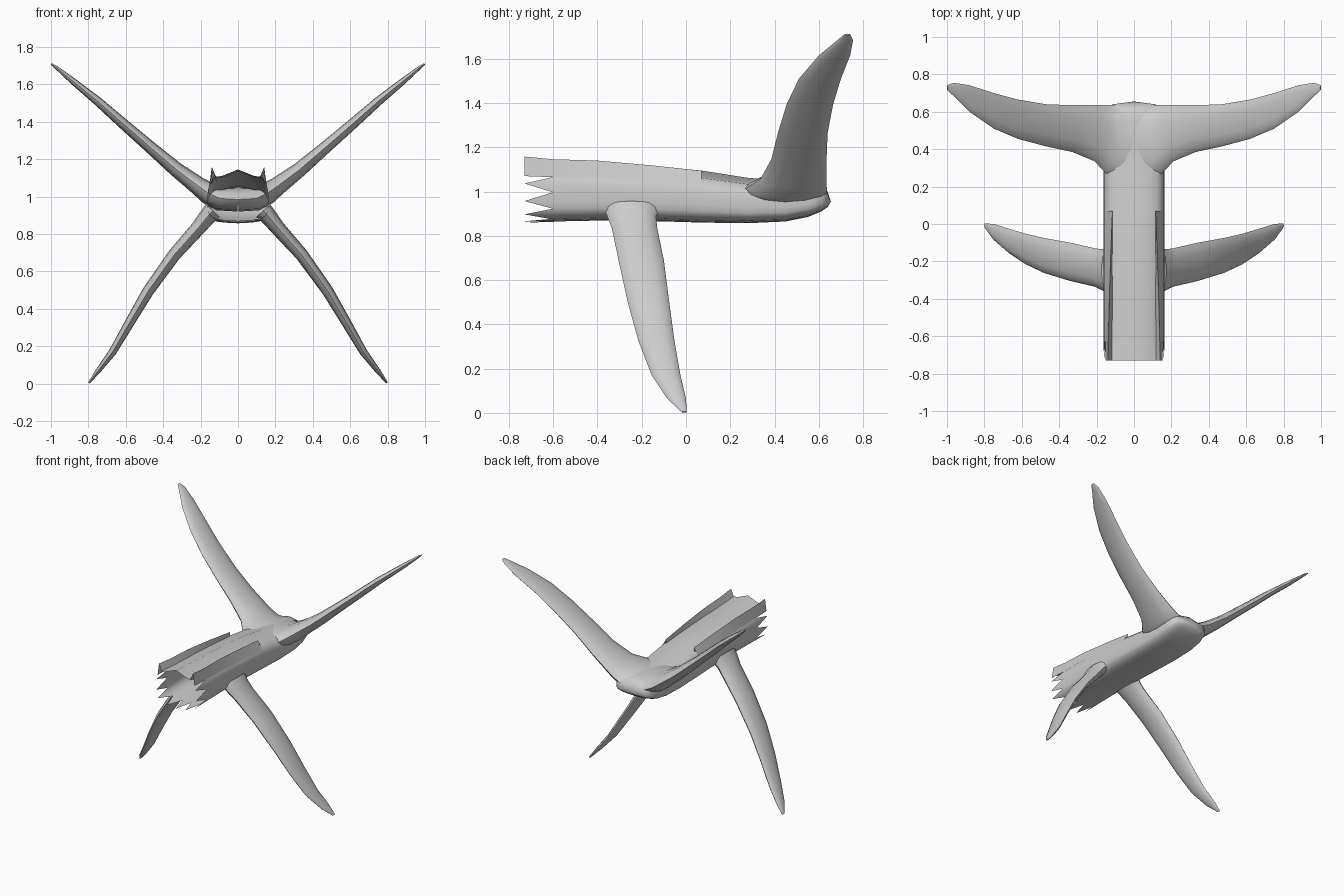
import bpy, math
from mathutils import Vector

if "Cube" in bpy.data.objects:
    bpy.data.objects.remove(bpy.data.objects["Cube"])

grey = bpy.data.materials.new("plain grey")
grey.diffuse_color = (0.6, 0.6, 0.6, 1)
grey.use_nodes = True
grey.node_tree.nodes["Principled BSDF"].inputs["Base Color"].default_value = grey.diffuse_color


def make(name, verts, faces, angle=50):
    me = bpy.data.meshes.new(name)
    me.from_pydata(verts, [], faces)
    me.materials.append(grey)
    ob = bpy.data.objects.new(name, me)
    bpy.context.collection.objects.link(ob)
    bpy.ops.object.select_all(action='DESELECT')
    ob.select_set(True)
    bpy.context.view_layer.objects.active = ob
    bpy.ops.object.mode_set(mode='EDIT')
    bpy.ops.mesh.select_all(action='SELECT')
    bpy.ops.mesh.normals_make_consistent(inside=False)
    bpy.ops.object.mode_set(mode='OBJECT')
    bpy.ops.object.shade_smooth_by_angle(angle=math.radians(angle))
    return ob


def bridge(rings, n):
    return [(r * n + i, r * n + (i + 1) % n, (r + 1) * n + (i + 1) % n, (r + 1) * n + i)
            for r in range(rings - 1) for i in range(n)]


# Body: hollow tube, open and torn into teeth at the front, closed at the rear
half = [(0, 1.0), (0.085, 0.88), (0.125, 0.86), (0.152, 0.72), (0.16, 0.62), (0.163, 0.48),
        (0.163, 0.34), (0.16, 0.22), (0.15, 0.13), (0.115, 0.05), (0.075, 0.02), (0.035, 0.01),
        (0, 0)]
profile = half + [(-x, t) for x, t in half[-2:0:-1]]
n = len(profile)
# y, bottom, top, width
stations = [(-0.73, 0.86, 1.145, 1), (-0.59, 0.865, 1.135, 1), (-0.35, 0.87, 1.125, 1),
            (-0.1, 0.865, 1.11, 1), (0.07, 0.86, 1.095, 1), (0.28, 0.857, 1.062, 1),
            (0.45, 0.865, 1.05, 1), (0.55, 0.885, 1.045, 0.98), (0.61, 0.91, 1.035, 0.9),
            (0.64, 0.93, 1.0, 0.7)]
verts = []
for k, (y, b, t, w) in enumerate(stations):
    for i, (x, f) in enumerate(profile):
        j = min(i, n - i)
        valley = k == 0 and j > 2 and j % 2 == 1
        verts.append((x * w, -0.602 if valley else y, b + (t - b) * f))
faces = bridge(len(stations), n)
verts.append((0, 0.655, 0.955))
last = (len(stations) - 1) * n
faces += [(last + i, last + (i + 1) % n, len(verts) - 1) for i in range(n)]
make("hollow_body", verts, faces)

# Raised strips along both upper edges of the body
strip = [(-0.73, 1.10, 1.158, 0.14), (-0.6, 1.095, 1.146, 0.137), (-0.4, 1.09, 1.14, 0.132),
         (-0.15, 1.075, 1.118, 0.124), (0.07, 1.06, 1.094, 0.115)]
for side, label in ((1, "right"), (-1, "left")):
    verts = []
    for y, lo, hi, x in strip:
        verts += [(side * 0.152, y, lo - 0.03), (side * x, y, hi), (side * 0.115, y, lo)]
    faces = []
    for k in range(len(strip) - 1):
        a, c = k * 3, k * 3 + 3
        faces += [(a, a + 1, c + 1, c), (a + 1, a + 2, c + 2, c + 1)]
    make("upper_edge_strip_" + label, verts, faces, 30)


# Fins: flattened oval sections lofted along a bent path
def fin(name, path):
    m = 12
    for side, label in ((1, "right"), (-1, "left")):
        verts = []
        for k, (x, z, y0, y1, th) in enumerate(path):
            p, q = path[max(k - 1, 0)], path[min(k + 1, len(path) - 1)]
            d = Vector((q[0] - p[0], q[1] - p[1])).normalized()
            for i in range(m):
                a = math.tau * i / m
                s = math.sin(a) * th / 2
                verts.append((side * (x - d.y * s), (y0 + y1) / 2 + math.cos(a) * (y1 - y0) / 2,
                              z + d.x * s))
        faces = bridge(len(path), m)
        faces.append(tuple(range((len(path) - 1) * m, len(path) * m)))
        make(name + "_" + label, verts, faces)


# x, z, leading y, trailing y, thickness
fin("upper_rear_fin", [
    (0.0, 0.985, 0.22, 0.637, 0.13), (0.10, 0.99, 0.23, 0.637, 0.13),
    (0.16, 1.02, 0.28, 0.636, 0.12), (0.21, 1.055, 0.335, 0.635, 0.10),
    (0.33, 1.145, 0.385, 0.635, 0.08), (0.47, 1.265, 0.415, 0.64, 0.066),
    (0.62, 1.395, 0.455, 0.665, 0.057), (0.75, 1.51, 0.51, 0.70, 0.048),
    (0.88, 1.615, 0.60, 0.742, 0.035), (0.965, 1.685, 0.685, 0.755, 0.02),
    (0.998, 1.71, 0.715, 0.742, 0.008)])
fin("lower_front_fin", [
    (0.135, 0.925, -0.37, -0.12, 0.10), (0.17, 0.885, -0.355, -0.135, 0.09),
    (0.21, 0.835, -0.335, -0.13, 0.08), (0.34, 0.69, -0.305, -0.10, 0.07),
    (0.48, 0.495, -0.262, -0.075, 0.062), (0.58, 0.325, -0.215, -0.052, 0.052),
    (0.67, 0.17, -0.155, -0.025, 0.042), (0.75, 0.065, -0.085, 0.0, 0.028),
    (0.797, 0.004, -0.02, 0.003, 0.01)])
